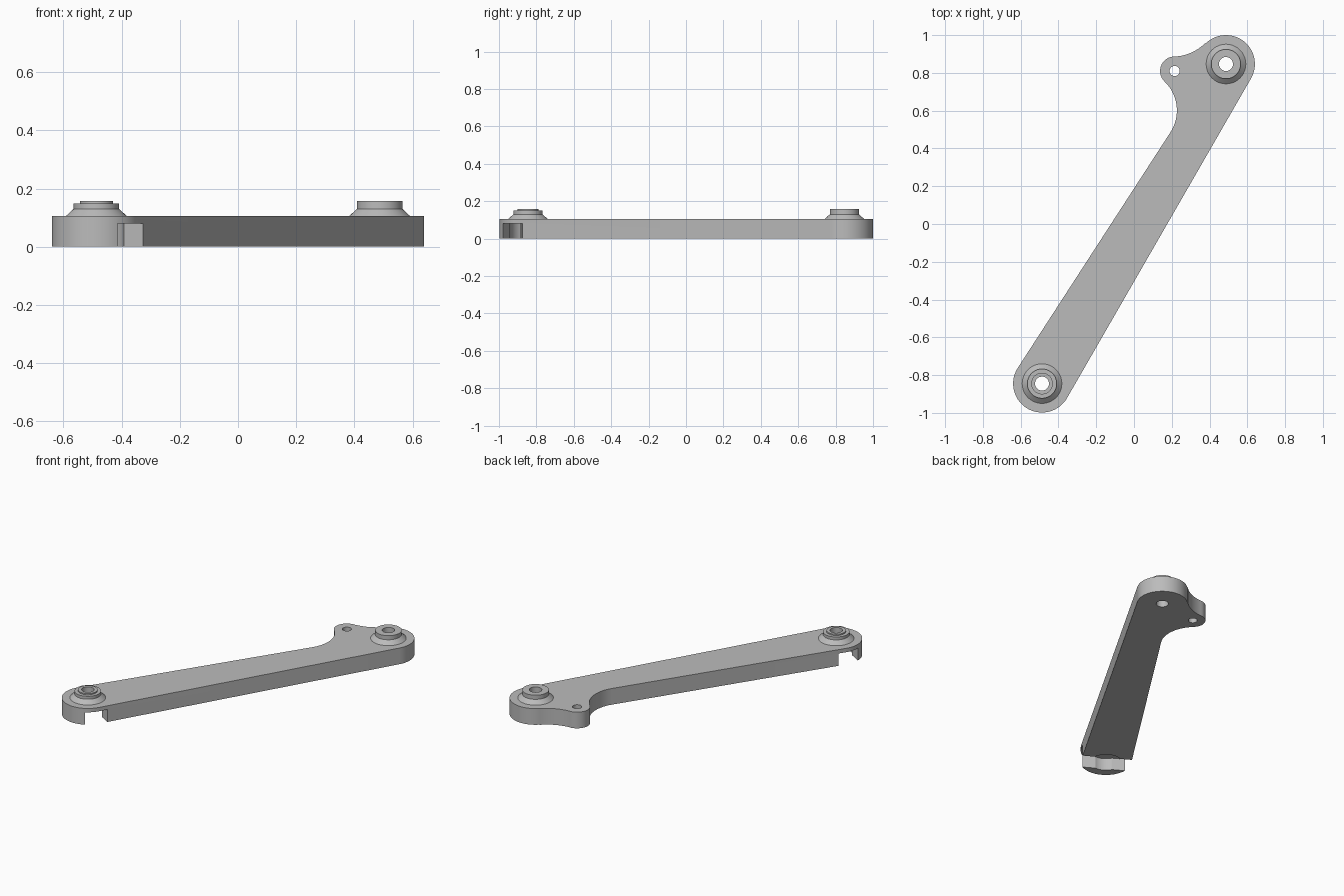
import bpy, bmesh, math
from mathutils import Vector, Matrix

cube = bpy.data.objects.get("Cube")
if cube:
    bpy.data.objects.remove(cube)

grey = bpy.data.materials.new("light_grey")
grey.use_nodes = True
COLOUR = (0.5, 0.5, 0.5, 1)
grey.diffuse_color = COLOUR
grey.node_tree.nodes["Principled BSDF"].inputs["Base Color"].default_value = COLOUR

FRONT = Vector((-0.487, -0.845))   # pivot centres
BACK = Vector((0.487, 0.847))
LUG = Vector((0.215, 0.81))
THICK, HOLE, END_R = 0.105, 0.037, 0.153


def finish(name, bm):
    bmesh.ops.recalc_face_normals(bm, faces=bm.faces)
    mesh = bpy.data.meshes.new(name)
    bm.to_mesh(mesh)
    bm.free()
    mesh.materials.append(grey)
    ob = bpy.data.objects.new(name, mesh)
    bpy.context.collection.objects.link(ob)
    return ob


def activate(ob):
    bpy.ops.object.select_all(action='DESELECT')
    ob.select_set(True)
    bpy.context.view_layer.objects.active = ob


def smooth(ob):
    activate(ob)
    bpy.ops.object.shade_smooth_by_angle(angle=math.radians(30))


def arc(centre, radius, start, end, steps=20):
    angles = [math.radians(start + (end - start) * i / steps) for i in range(steps + 1)]
    return [(centre[0] + radius * math.cos(a), centre[1] + radius * math.sin(a)) for a in angles]


def prism(name, points, z0, z1):
    bm = bmesh.new()
    face = bm.faces.new([bm.verts.new((x, y, z0)) for x, y in points])
    top = bmesh.ops.extrude_face_region(bm, geom=[face])["geom"]
    verts = [v for v in top if isinstance(v, bmesh.types.BMVert)]
    bmesh.ops.translate(bm, verts=verts, vec=(0, 0, z1 - z0))
    return finish(name, bm)


def cut(target, cutter):
    mod = target.modifiers.new("cut", 'BOOLEAN')
    mod.operation, mod.solver, mod.object = 'DIFFERENCE', 'EXACT', cutter
    cutter.hide_render = True
    activate(target)
    bpy.ops.object.modifier_apply(modifier=mod.name)
    bpy.data.objects.remove(cutter)


def lathe(name, centre, profile, steps=48):
    bm = bmesh.new()
    rings = []
    for r, z in profile:
        rings.append([bm.verts.new((x, y, z)) for x, y in arc(centre, r, 0, 360, steps)[:-1]])
    for a, b in zip(rings, rings[1:] + rings[:1]):
        for i in range(steps):
            j = (i + 1) % steps
            bm.faces.new((a[i], a[j], b[j], b[i]))
    ob = finish(name, bm)
    smooth(ob)
    return ob


# Arm plate: rounded ends, side lug and blending fillets
outline = (arc(FRONT, END_R, 147, 330, 40)
           + arc(BACK, END_R, -30, 135, 40)
           + arc((0.202, 1.136), 0.25, -45, -87.7)
           + arc(LUG, 0.077, 92, 226)
           + arc((0.015, 0.601), 0.212, 46, -33))
arm = prism("arm_plate", outline, 0, THICK)

# Through holes
for centre, radius in ((FRONT, HOLE), (BACK, HOLE), (LUG, 0.027)):
    cut(arm, prism("hole_cutter", arc(centre, radius, 0, 360, 48)[:-1], -0.1, 0.3))

# Underside cross slot with a round pocket at the front pivot
turn = Matrix.Rotation(math.radians(-30), 2)
corners = [(-0.3, -0.08), (0.3, -0.08), (0.3, 0.056), (-0.3, 0.056)]
slot = [FRONT + turn @ Vector(c) for c in corners]
cut(arm, prism("slot_cutter", slot, -0.1, 0.08))
cut(arm, prism("pocket_cutter", arc(FRONT, 0.095, 0, 360, 48)[:-1], -0.1, 0.08))
smooth(arm)

# Raised pivot hubs; the front one has a stepped top
base = [(HOLE, THICK), (0.105, THICK), (0.078, 0.13)]
lathe("back_hub", BACK, base + [(0.078, 0.157), (HOLE, 0.157)])
lathe("front_hub", FRONT, base + [(0.078, 0.149), (0.057, 0.149), (0.057, 0.157), (HOLE, 0.157)])
